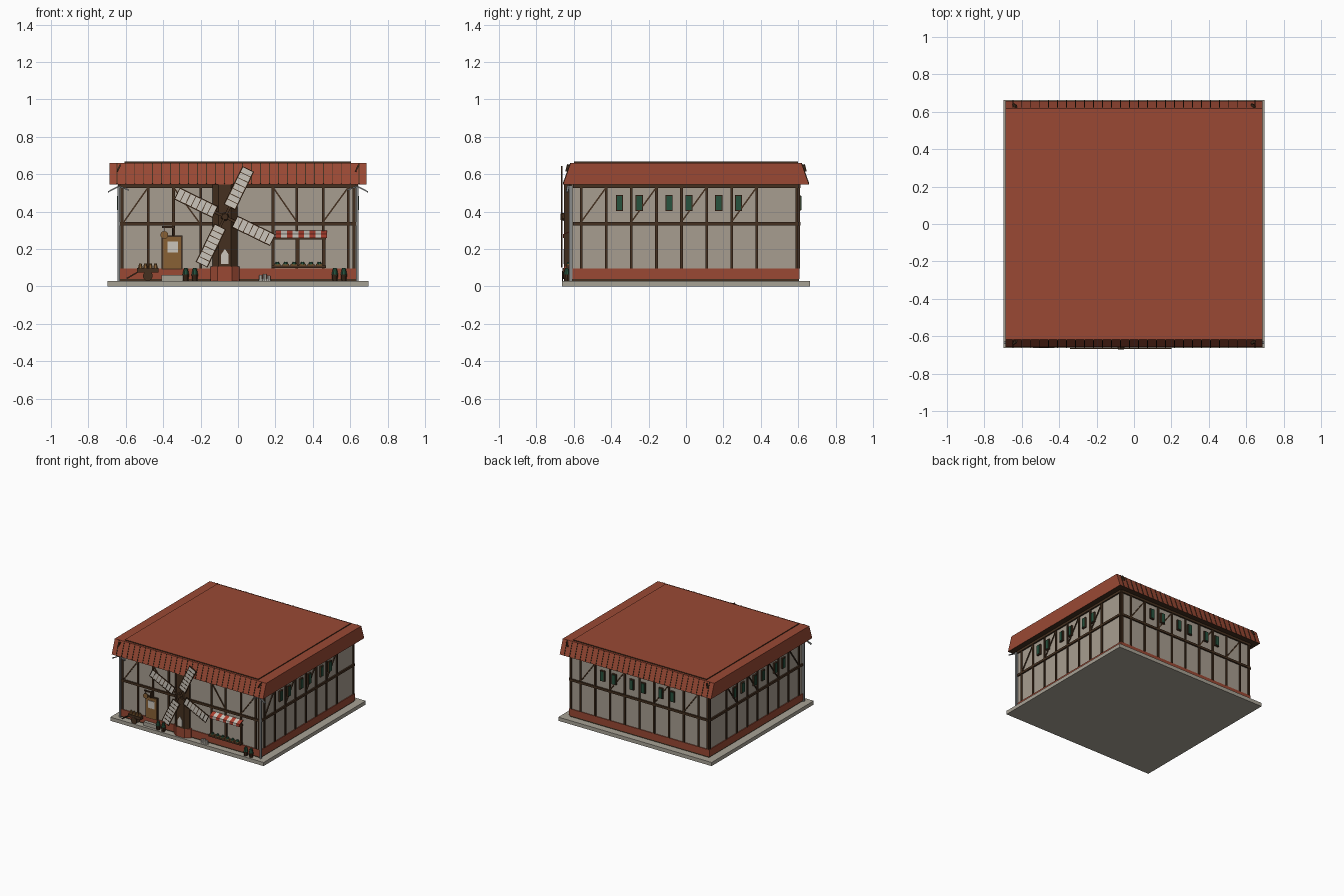
import bpy, bmesh, math
from mathutils import Matrix, Vector

cube = bpy.data.objects.get("Cube")
if cube:
    bpy.data.objects.remove(cube)


def material(name, r, g, b):
    m = bpy.data.materials.new(name)
    m.use_nodes = True
    m.diffuse_color = (r, g, b, 1)
    m.node_tree.nodes["Principled BSDF"].inputs["Base Color"].default_value = (r, g, b, 1)
    return m


RED = material("roof_red", .32, .066, .034)
PLASTER = material("plaster", .39, .34, .28)
WOOD = material("dark_timber", .06, .03, .014)
STONE = material("paving_stone", .39, .36, .30)
GREEN = material("shutter_green", .02, .085, .048)
OAK = material("door_oak", .25, .12, .035)
WHITE = material("off_white", .60, .56, .50)
STRIPE = material("awning_red", .42, .05, .028)
METAL = material("grey_metal", .25, .26, .26)


class Part:
    """Collects simple solids into one named object."""

    def __init__(self, name, mat):
        self.name, self.mat, self.bm = name, mat, bmesh.new()

    def box(self, x0, x1, y0, y1, z0, z1, frame=Matrix()):
        m = Matrix.Translation(((x0 + x1) / 2, (y0 + y1) / 2, (z0 + z1) / 2))
        s = Matrix.Diagonal((x1 - x0, y1 - y0, z1 - z0, 1))
        bmesh.ops.create_cube(self.bm, size=1, matrix=frame @ m @ s)
        return self

    def bar(self, p, q, width, depth, normal=(0, -1, 0), frame=Matrix()):
        p, q = Vector(p), Vector(q)
        d = (q - p).normalized()
        side = Vector(normal).cross(d).normalized()
        m = Matrix((side, d.cross(side), d)).transposed().to_4x4()
        m = Matrix.Translation((p + q) / 2) @ m
        s = Matrix.Diagonal((width, depth, (q - p).length, 1))
        bmesh.ops.create_cube(self.bm, size=1, matrix=frame @ m @ s)
        return self

    def cone(self, pos, r0, r1, length, axis='Z', sides=10):
        m = Matrix.Translation(pos)
        if axis == 'Y':
            m = m @ Matrix.Rotation(math.pi / 2, 4, 'X')
        bmesh.ops.create_cone(self.bm, cap_ends=True, segments=sides, radius1=r0,
                              radius2=r1, depth=length, matrix=m)
        return self

    def prism(self, profile, to_3d, a, b):
        lo = [self.bm.verts.new(to_3d(p, a)) for p in profile]
        hi = [self.bm.verts.new(to_3d(p, b)) for p in profile]
        self.bm.faces.new(lo)
        self.bm.faces.new(hi)
        for i in range(len(lo)):
            j = (i + 1) % len(lo)
            self.bm.faces.new((lo[i], lo[j], hi[j], hi[i]))
        return self

    def done(self, second=None, rule=None):
        bmesh.ops.recalc_face_normals(self.bm, faces=self.bm.faces)
        if rule:
            for f in self.bm.faces:
                f.material_index = int(rule(f.normal))
        mesh = bpy.data.meshes.new(self.name)
        self.bm.to_mesh(mesh)
        self.bm.free()
        for m in (self.mat, second):
            if m:
                mesh.materials.append(m)
        obj = bpy.data.objects.new(self.name, mesh)
        bpy.context.scene.collection.objects.link(obj)


# Ground slab, plaster body and red plinth
Part("ground_slab", STONE).box(-.697, .697, -.663, .663, 0, .03).done()
Part("walls", PLASTER).box(-.63, .63, -.608, .6, .03, .56).done()
Part("plinth", RED).box(-.637, .637, -.615, .607, .04, .095).done()
Part("plinth_foot", WOOD).box(-.632, .632, -.611, .603, .03, .04).done()

# Roof: sloped front and back, upright gable ends, timber underside
EAVE, RIDGE = (.657, .545), (.617, .66)
Part("roof", RED).prism([(-EAVE[0], EAVE[1]), (-RIDGE[0], RIDGE[1]), RIDGE, EAVE],
                        lambda p, x: (x, p[0], p[1]), -.688, .688).done(WOOD, lambda n: n.z < -.5)
Part("roof_top", RED).box(-.608, .605, -.6, .6, .66, .667).done(WOOD, lambda n: n.z < .5)
ribs = Part("roof_tile_joints", WOOD)
hooks = Part("roof_hooks", WOOD)
for s in (-1, 1):
    for i in range(28):
        x = -.648 + i * .048
        ribs.bar((x, s * EAVE[0], EAVE[1] + .003), (x, s * RIDGE[0], RIDGE[1]), .005, .005, (0, s, .35))
    for x in (-.637, .637):
        hooks.bar((x - .008, s * .637, .615), (x + .008, s * .628, .65), .008, .016)
ribs.done()
hooks.done()


# Half-timbered facades; u runs along the wall, front is at zero turn
def facade(name, turn, dist, half, posts, braces, windows=()):
    f = Matrix.Rotation(math.radians(turn), 4, 'Z')
    t = Part(name + "_timbers", WOOD)
    for u in posts:
        t.box(u - .007, u + .007, -dist - .009, -dist + .01, .095, .54, f)
    for z, h in ((.335, .009), (.538, .012)):
        t.box(-half, half, -dist - .012, -dist + .01, z - h, z + h, f)
    for a, b in braces:
        t.bar((a, -dist - .001, .345), (b, -dist - .001, .53), .008, .012, frame=f)
    t.done()
    if windows:
        w = Part(name + "_shutters", GREEN)
        edge = Part(name + "_shutter_frames", WOOD)
        for u in windows:
            edge.box(u - .019, u + .019, -dist - .013, -dist, .402, .488, f)
            w.box(u - .014, u + .014, -dist - .017, -dist, .408, .482, f)
        edge.done()
        w.done()


def shutters(c):
    return [c + p + s for p in (-.265, 0, .265) for s in (-.0525, .0525)]


side = [-.56 + .134 * i for i in range(8)]
side_braces = [(side[i], side[i + 1]) for i in (0, 2, 4, 6)]
back = [-.536 + .134 * i for i in range(9)]
facade("front", 0, .608, .63, [-.62, -.48, -.345, -.2, .187, .315, .455, .59, .62],
       [(-.61, -.48), (-.21, -.345), (.315, .187), (.455, .59)])
facade("right", 90, .63, .605, side + [.593], side_braces, shutters(-.0375))
facade("back", 180, .6, .63, back + [-.622, .622], [(back[i], back[i + 1]) for i in (0, 2, 5, 7)],
       shutters(-.015))
facade("left", -90, .63, .605, [-u for u in side] + [-.593],
       [(-a, -b) for a, b in side_braces], shutters(.0375))

# Drainpipes with forked brackets
pipes = Part("drainpipes", METAL)
for s in (-1, 1):
    pipes.box(s * .638 - .007, s * .638 + .007, -.625, -.608, .03, .54)
    for dx, z in ((.057, .505), (-.055, .515)):
        pipes.bar((s * .638, -.63, .535), (s * (.638 + dx), -.635, z), .007, .012)
pipes.done()


# Windmill tower: half octagon on a red base
def half_octagon(w):
    return [(-w, 0), (-w, -.015), (-w * .5, -.043), (w * .5, -.043), (w, -.015), (w, 0)]


def on_wall(p, z):
    return (-.07 + p[0], -.608 + p[1], z)


Part("mill_base", RED).prism(half_octagon(.077), on_wall, .03, .105).done()
Part("mill_tower", WOOD).prism(half_octagon(.066), on_wall, .105, .545).done()
arch = [(-.02, .12), (-.02, .17), (0, .2), (.02, .17), (.02, .12)]
Part("mill_window", WHITE).prism(arch, lambda p, y: (-.07 + p[0], y, p[1]), -.655, -.648).done()

# Four lattice sails around the hub
sails, lattice = Part("sail_cloths", WHITE), Part("sail_lattice", WOOD)
for k in range(4):
    f = Matrix.Translation((-.07, -.664, .372)) @ Matrix.Rotation(-math.radians(64 + 90 * k), 4, 'Y')
    sails.box(.06, .283, -.002, .002, -.031, .031, f)
    lattice.box(0, .06, -.003, .004, -.007, .007, f)
    for z in (-.032, .032):
        lattice.box(.058, .285, -.004, .004, z - .003, z + .003, f)
    for i in range(8):
        r = .06 + i * .0318
        lattice.box(r - .002, r + .002, -.004, .004, -.032, .032, f)
sails.done()
lattice.done()
Part("sail_hub", WOOD).cone((-.07, -.657, .372), .025, .016, .028, 'Y').done()

# Door with pane, step and hanging sign
Part("door_frame", WOOD).box(-.408, -.297, -.619, -.608, .09, .272).done()
Part("door", OAK).box(-.4, -.305, -.624, -.608, .095, .265).done()
Part("door_pane", WHITE).box(-.378, -.32, -.629, -.62, .18, .24).done()
Part("door_step", STONE).box(-.41, -.295, -.64, -.608, .03, .06).done()
bracket = Part("sign_bracket", WOOD).box(-.405, -.34, -.64, -.632, .312, .322)
bracket.box(-.35, -.342, -.64, -.608, .27, .322).box(-.396, -.392, -.638, -.634, .285, .315).done()
Part("hanging_sign", OAK).cone((-.394, -.636, .275), .021, .021, .008, 'Y', 12).done()

# Shop window, shelf of goods and striped awning
shop = Part("shop_frame", WOOD).box(.178, .47, -.622, -.608, .25, .265)
shop.box(.178, .47, -.64, -.608, .098, .112)
for x in (.187, .323, .46):
    shop.box(x - .007, x + .007, -.622, -.608, .1, .265)
shop.done()
goods, trays = Part("shop_goods", GREEN), Part("shop_trays", OAK)
for i in range(6):
    x = .21 + i * .045
    trays.box(x - .018, x + .018, -.638, -.616, .11, .12)
    goods.cone((x, -.627, .124), .014, .008, .014, sides=7)
goods.done()
trays.done()
red, pale = Part("awning_red_stripes", STRIPE), Part("awning_pale_stripes", WHITE)
w = .275 / 9
for i in range(9):
    stripe, x = (pale if i % 2 else red), .2 + w * (i + .5)
    stripe.bar((x, -.655, .278), (x, -.61, .297), w, .005, (0, -.4, 1))
    stripe.box(x - w / 2, x + w / 2, -.658, -.653, .258, .281)
red.done()
pale.done()

# Potted shrubs beside the walls
pots, shrubs = Part("flower_pots", WOOD), Part("pot_shrubs", GREEN)
for c in (-.255, .542):
    for dx in (-.024, .024):
        pots.cone((c + dx, -.638, .047), .014, .018, .034)
        shrubs.cone((c + dx, -.638, .081), .017, .01, .034, sides=7)
pots.done()
shrubs.done()

# Pale sacks in front of the wall
sacks = Part("sacks", WHITE)
for x, h in ((.122, .03), (.143, .037), (.164, .028)):
    sacks.cone((x, -.638, .03 + h / 2), .012, .008, h, sides=8)
sacks.done()

# Handcart with its load
cart = Part("handcart", WOOD).box(-.54, -.425, -.66, -.625, .075, .098)
cart.cone((-.482, -.66, .056), .026, .026, .006, 'Y', 14)
cart.cone((-.482, -.625, .056), .026, .026, .006, 'Y', 14)
for y in (-.655, -.63):
    cart.bar((-.595, y, .042), (-.53, y, .08), .007, .006)
cart.done()
load = Part("cart_load", OAK)
for i in range(4):
    load.cone((-.522 + i * .027, -.642, .11), .013, .007, .026, sides=7)
load.done()
